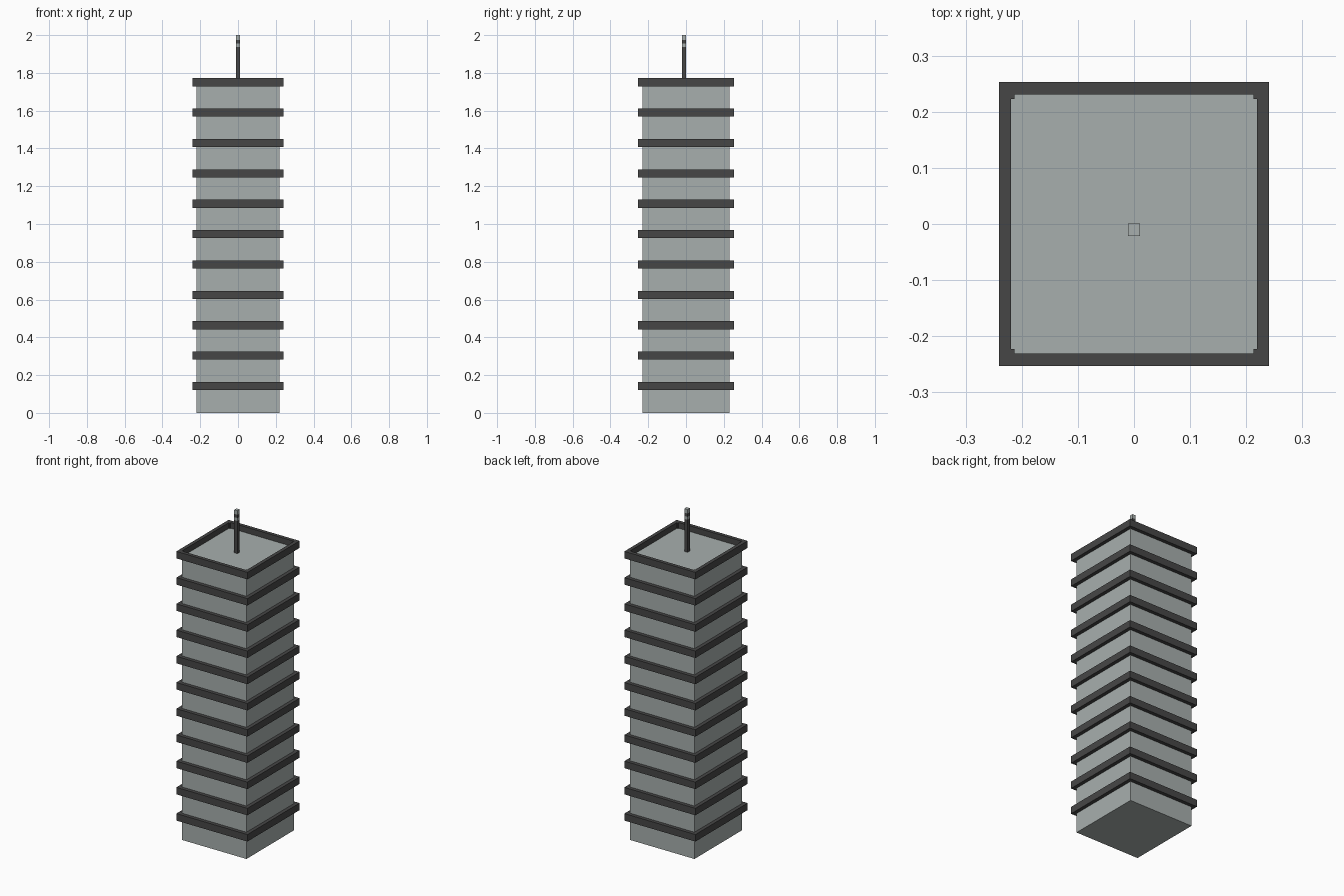
import bpy
import bmesh
from mathutils import Matrix, Vector

cube = bpy.data.objects.get("Cube")
if cube:
    bpy.data.objects.remove(cube, do_unlink=True)


def make_material(name, rgb):
    mat = bpy.data.materials.new(name)
    mat.use_nodes = True
    color = (*rgb, 1.0)
    mat.diffuse_color = color
    mat.node_tree.nodes["Principled BSDF"].inputs["Base Color"].default_value = color
    return mat


LIGHT = make_material("pale grey", (0.39, 0.43, 0.42))
DARK = make_material("charcoal", (0.062, 0.062, 0.062))


def finish(name, bm, mat):
    bmesh.ops.recalc_face_normals(bm, faces=bm.faces)
    mesh = bpy.data.meshes.new(name)
    bm.to_mesh(mesh)
    bm.free()
    mesh.materials.append(mat)
    obj = bpy.data.objects.new(name, mesh)
    bpy.context.scene.collection.objects.link(obj)
    return obj


def box(name, lo, hi, mat):
    lo, hi = Vector(lo), Vector(hi)
    bm = bmesh.new()
    bmesh.ops.create_cube(bm, size=1.0, matrix=Matrix.Translation((lo + hi) / 2)
                          @ Matrix.Diagonal((*(hi - lo), 1.0)))
    return finish(name, bm, mat)


def ring(name, z0, z1, mat):
    """Rectangular frame around the tower, swept from a four-point section."""
    bm = bmesh.new()
    section = [(OUT_X, OUT_Y, z0), (OUT_X, OUT_Y, z1),
               (BODY_X, BODY_Y, z1), (BODY_X, BODY_Y, z0)]
    corners = [(1, 1), (-1, 1), (-1, -1), (1, -1)]
    loops = [[bm.verts.new((sx * x, sy * y, z)) for x, y, z in section]
             for sx, sy in corners]
    for i in range(4):
        a, b = loops[i], loops[(i + 1) % 4]
        for j in range(4):
            k = (j + 1) % 4
            bm.faces.new((a[j], b[j], b[k], a[k]))
    return finish(name, bm, mat)


BODY_X, BODY_Y = 0.219, 0.231
OUT_X, OUT_Y = 0.241, 0.253
ROOF = 1.737
FLOORS, STEP = 11, 0.1608
FIRST, HEIGHT = 0.121, 0.043

# Tower body
box("tower_body", (-BODY_X, -BODY_Y, 0), (BODY_X, BODY_Y, ROOF), LIGHT)

# Floor bands, the topmost one forming the roof parapet
for i in range(FLOORS):
    z = FIRST + i * STEP
    name = "roof_parapet" if i == FLOORS - 1 else f"floor_band_{i + 1}"
    ring(name, z, z + HEIGHT, DARK)

# Small corner blocks inside the parapet
parapet_top = FIRST + (FLOORS - 1) * STEP + HEIGHT
for sx, side in ((1, "left"), (-1, "right")):
    for sy, end in ((1, "back"), (-1, "front")):
        xs = sorted((sx * (BODY_X - 0.006), sx * BODY_X))
        ys = sorted((sy * (BODY_Y - 0.008), sy * BODY_Y))
        box(f"parapet_corner_{end}_{side}", (xs[0], ys[0], ROOF),
            (xs[1], ys[1], parapet_top - 0.002), DARK)

# Square antenna mast with alternating stripes near its tip
levels = [ROOF, 1.937, 1.955, 1.975, 2.0]
for i, (z0, z1) in enumerate(zip(levels, levels[1:])):
    box(f"antenna_section_{i + 1}", (-0.011, -0.021, z0), (0.011, 0.001, z1),
        LIGHT if i % 2 else DARK)
